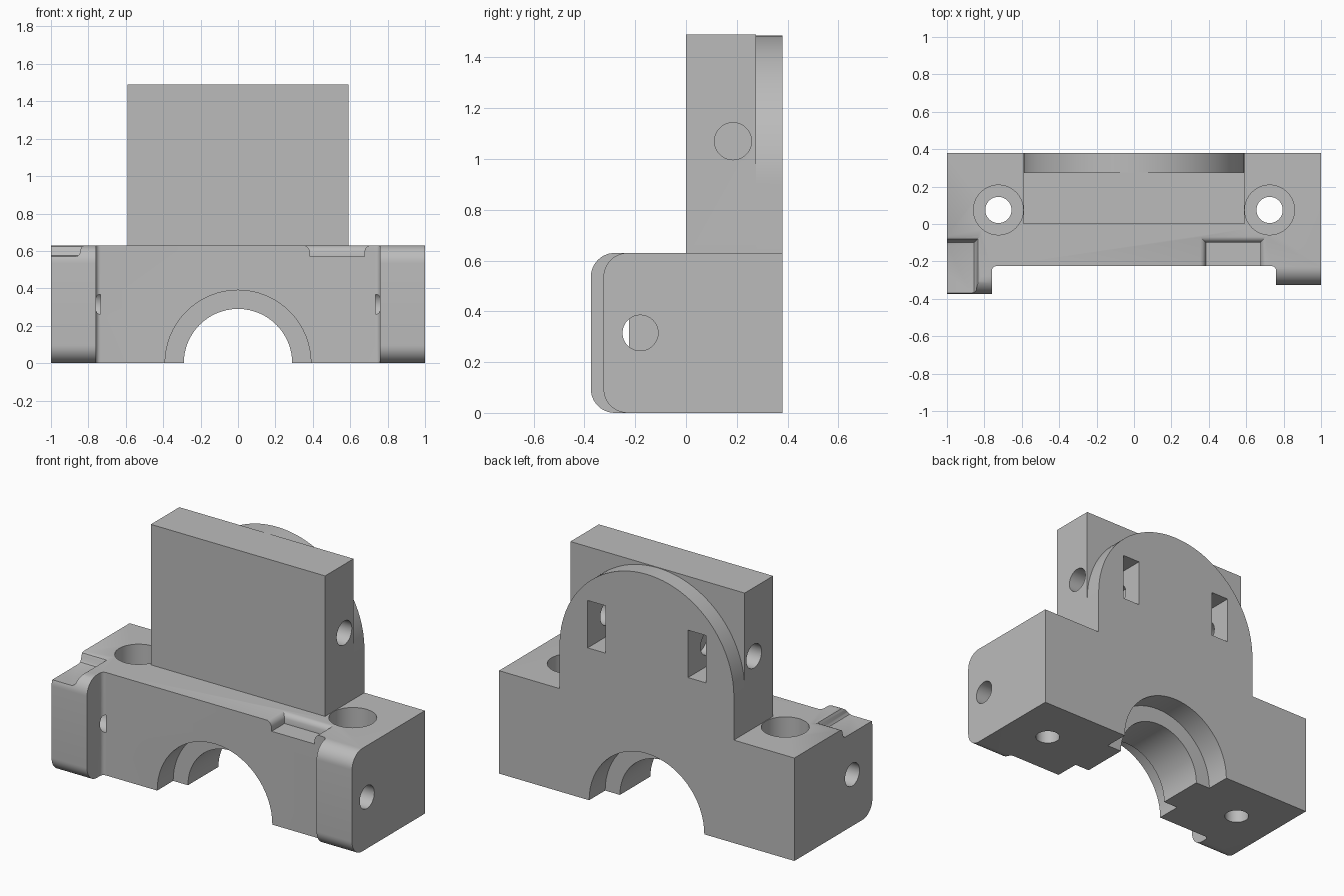
import bpy, bmesh, math
from mathutils import Vector

if "Cube" in bpy.data.objects:
    bpy.data.objects.remove(bpy.data.objects["Cube"], do_unlink=True)

grey = bpy.data.materials.new("plain grey")
grey.use_nodes = True
grey.diffuse_color = (0.5, 0.5, 0.5, 1)
grey.node_tree.nodes["Principled BSDF"].inputs["Base Color"].default_value = (0.5, 0.5, 0.5, 1)

H = 0.63        # height of the base
BACK = 0.38     # rear plane
TOP = 1.49      # top of the upright


def loft(name, rings):
    """Closed solid through matching rings of points."""
    bm = bmesh.new()
    rows = [[bm.verts.new(p) for p in ring] for ring in rings]
    n = len(rows[0])
    bm.faces.new(rows[0])
    bm.faces.new(rows[-1])
    for a, b in zip(rows, rows[1:]):
        for i in range(n):
            j = (i + 1) % n
            bm.faces.new((a[i], a[j], b[j], b[i]))
    bmesh.ops.recalc_face_normals(bm, faces=bm.faces)
    mesh = bpy.data.meshes.new(name)
    bm.to_mesh(mesh)
    bm.free()
    mesh.materials.append(grey)
    ob = bpy.data.objects.new(name, mesh)
    bpy.context.collection.objects.link(ob)
    return ob


def prism(name, profile, axis, lo, hi):
    """Extrude a 2D profile along an axis; profile holds the other two axes in order."""
    def place(p, d):
        v = list(p)
        v.insert("xyz".index(axis), d)
        return Vector(v)
    return loft(name, [[place(p, d) for p in profile] for d in (lo, hi)])


def box(name, x, y, z):
    return prism(name, [(x[0], y[0]), (x[1], y[0]), (x[1], y[1]), (x[0], y[1])], "z", *z)


def arc(cx, cy, r, start, end, steps):
    return [(cx + r * math.cos(math.radians(start + (end - start) * i / steps)),
             cy + r * math.sin(math.radians(start + (end - start) * i / steps)))
            for i in range(steps + 1)]


def rod(axis, centre, r, lo, hi):
    return prism("cutter", arc(*centre, r, 0, 360, 64)[:-1], axis, lo, hi)


def combine(target, others, operation="DIFFERENCE"):
    """Apply booleans and discard the helper solids."""
    bpy.context.view_layer.objects.active = target
    for other in others:
        other.hide_render = True
        mod = target.modifiers.new("bool", "BOOLEAN")
        mod.operation, mod.solver, mod.object = operation, "EXACT", other
        bpy.ops.object.modifier_apply(modifier=mod.name)
        bpy.data.objects.remove(other, do_unlink=True)


def recess(x, y, grow, levels):
    """Pocket whose walls flare by (left, right, rear) amounts at each level."""
    rings = []
    for z, k in levels:
        x0, x1, y1 = x[0] - grow[0] * k, x[1] + grow[1] * k, y[1] + grow[2] * k
        rings.append([(x0, y[0], z), (x1, y[0], z), (x1, y1, z), (x0, y1, z)])
    return loft("cutter", rings)


# Base: plan outline with two uneven front pads and small inner fillets
front, pad_l, pad_r, inner, f = -0.225, -0.375, -0.325, 0.76, 0.025
plan = [(-1, BACK), (-1, pad_l), (-inner, pad_l)]
plan += arc(-inner + f, front - f, f, 180, 90, 6)
plan += arc(inner - f, front - f, f, 90, 0, 6)
plan += [(inner, pad_r), (1, pad_r), (1, BACK)]
base = prism("base_block", plan, "z", 0, H)

cuts = []
# Rounded top and bottom edges on the front pads
for y0, r, x0, x1 in ((pad_l, 0.095, -1.1, -0.7), (pad_r, 0.095, 0.7, 1.1)):
    corner = arc(y0 + r, H - r, r, 90, 180, 12)
    corner += [(y0 - 0.05, H - r), (y0 - 0.05, H + 0.05), (y0 + r, H + 0.05)]
    cuts.append(prism("cutter", corner, "x", x0, x1))
    cuts.append(prism("cutter", [(y, H - z) for y, z in corner], "x", x0, x1))

# Bearing arch with wider front and rear steps
cuts += [rod("y", (0, 0), 0.29, -0.5, 0.5),
         rod("y", (0, 0), 0.39, -0.5, -0.07),
         rod("y", (0, 0), 0.39, 0.225, 0.5)]

# Counterbored bolt holes and cross holes through the pads
for s in (-1, 1):
    cuts += [rod("z", (s * 0.725, 0.075), 0.133, 0.35, 0.8),
             rod("z", (s * 0.725, 0.075), 0.07, -0.1, 0.8)]
    cuts.append(rod("x", (-0.18, 0.315), 0.07, *sorted((s * 0.735, s * 1.1))))

# Corner notch with soft walls, and front pocket with a rounded rim
soft = [(0.57, 0), (0.575, 0.35), (0.588, 0.55), (0.61, 0.65), (0.624, 0.8), (H, 1.1), (0.7, 1.1)]
rim = [(0.57, 0), (0.6, 0.05), (0.615, 0.25), (0.625, 0.6), (H, 1), (0.7, 1)]
cuts.append(recess((-1.1, -0.87), (-0.5, -0.115), (0, 0.045, 0.045), soft))
cuts.append(recess((0.385, 0.675), (-0.4, -0.1), (0.03, 0.03, 0.03), rim))
combine(base, cuts)

# Upright: square front slab with a round-topped rear slab
W, step = 0.59, 0.275
upright = box("upright_plate", (-W, W), (0, step), (H, TOP))
dome = [(W, H)] + arc(0, TOP - 0.003 - W, W, 0, 180, 64) + [(-W, H)]
combine(upright, [prism("rear_dome", dome, "y", step, BACK)], "UNION")

# Nut slots from the rear and the cross holes that meet them
cuts = []
for s in (-1, 1):
    cuts.append(box("cutter", sorted((s * 0.28, s * 0.40)), (0.07, 0.5), (0.93, 1.22)))
    cuts.append(rod("x", (0.185, 1.07), 0.073, *sorted((s * 0.22, s * 0.8))))
combine(upright, cuts)

# Smooth the curved walls, keep the machined edges sharp
for ob in (base, upright):
    bpy.ops.object.select_all(action="DESELECT")
    ob.select_set(True)
    bpy.context.view_layer.objects.active = ob
    bpy.ops.object.shade_smooth_by_angle(angle=math.radians(30))
